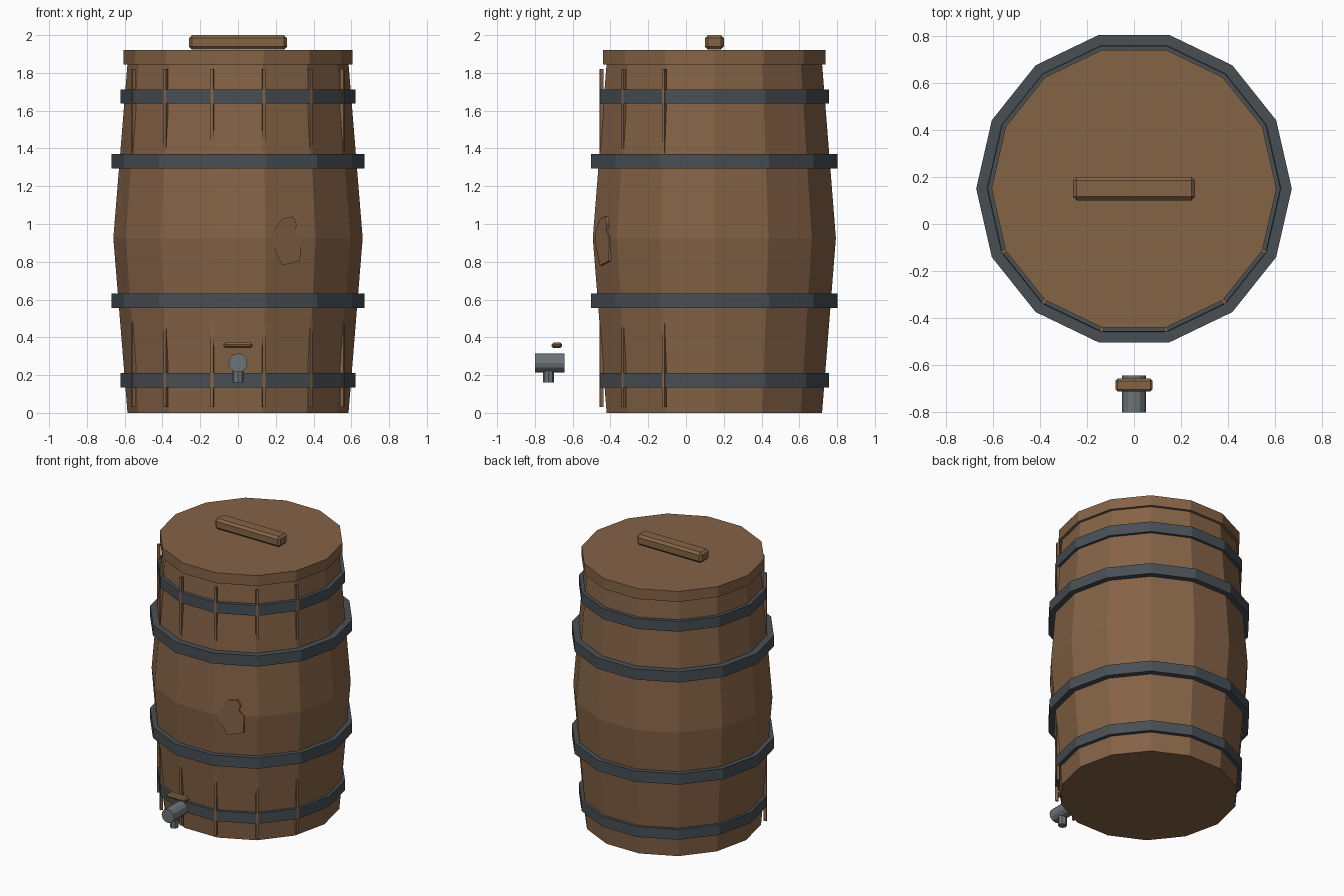
import bpy, bmesh, math
from mathutils import Matrix

if "Cube" in bpy.data.objects:
    bpy.data.objects.remove(bpy.data.objects["Cube"])

N, CY = 14, 0.15          # barrel sides and barrel centre in y


def material(name, rgb):
    m = bpy.data.materials.new(name)
    m.diffuse_color = (*rgb, 1)
    m.use_nodes = True
    m.node_tree.nodes["Principled BSDF"].inputs["Base Color"].default_value = m.diffuse_color
    return m


WOOD = material("brown_wood", (0.235, 0.125, 0.062))
IRON = material("dark_iron", (0.065, 0.078, 0.09))
STEEL = material("grey_steel", (0.15, 0.175, 0.185))


def finish(name, bm, mat):
    bmesh.ops.recalc_face_normals(bm, faces=bm.faces[:])
    me = bpy.data.meshes.new(name)
    bm.to_mesh(me)
    bm.free()
    me.materials.append(mat)
    ob = bpy.data.objects.new(name, me)
    bpy.context.collection.objects.link(ob)
    return ob


def lathe(name, profile, mat, ring=False):
    """Spin (radius, z) points round the barrel axis; ring closes the profile."""
    bm = bmesh.new()
    loops = [[bm.verts.new((r * math.cos(2 * math.pi * i / N),
                            CY + r * math.sin(2 * math.pi * i / N), z))
              for i in range(N)] for r, z in profile]
    pairs = list(zip(loops, loops[1:]))
    if ring:
        pairs.append((loops[-1], loops[0]))
    else:
        bm.faces.new(loops[0])
        bm.faces.new(loops[-1])
    for a, b in pairs:
        for i in range(N):
            j = (i + 1) % N
            bm.faces.new((a[i], a[j], b[j], b[i]))
    return finish(name, bm, mat)


def box(name, centre, size, mat, bevel=0, turn=0):
    bm = bmesh.new()
    bmesh.ops.create_cube(bm, size=1, matrix=Matrix.Diagonal((*size, 1)))
    if bevel:
        bmesh.ops.bevel(bm, geom=bm.edges[:], offset=bevel, segments=1, affect='EDGES')
    bm.transform(Matrix.Translation(centre) @ Matrix.Rotation(turn, 4, 'Z'))
    return finish(name, bm, mat)


def cylinder(name, centre, radius, depth, sides, mat, tilt=0):
    bm = bmesh.new()
    bmesh.ops.create_cone(bm, cap_ends=True, segments=sides, radius1=radius,
                          radius2=radius, depth=depth)
    bm.transform(Matrix.Translation(centre) @ Matrix.Rotation(tilt, 4, 'X'))
    return finish(name, bm, mat)


# Barrel body and lid
lathe("barrel_body", [(0.585, 0), (0.66, 0.925), (0.585, 1.85)], WOOD)
lathe("lid", [(0.605, 1.845), (0.605, 1.92)], WOOD)
box("lid_handle", (0, 0.15, 1.962), (0.52, 0.1, 0.076), WOOD, 0.016)

# Iron hoops
for k, (r, z0, z1) in enumerate([(0.622, 0.135, 0.21), (0.67, 0.555, 0.633),
                                 (0.67, 1.293, 1.37), (0.622, 1.637, 1.712)]):
    lathe(f"hoop_{k + 1}", [(r, z0), (r, z1), (0.585, z1), (0.585, z0)], IRON, True)

# Upright stave ridges on the front corners only
for k in range(1, 7):
    a = -2 * math.pi * k / N
    box(f"stave_ridge_{k}", (0.613 * math.cos(a), CY + 0.613 * math.sin(a), 0.925),
        (0.02, 0.016, 1.79), WOOD, 0, a)

# Patch plate on a front face
a = -2.5 * 2 * math.pi / N
nx, ny = math.cos(a), math.sin(a)
outline = [(.183, .96), (.237, 1.03), (.29, 1.04), (.312, 1.0), (.302, .965),
           (.335, .925), (.328, .805), (.233, .78), (.183, .89)]
bm = bmesh.new()
rings = []
for d in (0.635, 0.647):
    rings.append([bm.verts.new((x, CY + (d - x * nx) / ny, z)) for x, z in outline])
bm.faces.new(rings[0])
bm.faces.new(rings[1])
for i in range(len(outline)):
    j = (i + 1) % len(outline)
    bm.faces.new((rings[0][i], rings[0][j], rings[1][j], rings[1][i]))
finish("patch", bm, WOOD)

# Tap in front of the barrel
cylinder("tap_body", (0, -0.722, 0.265), 0.05, 0.156, 12, STEEL, math.pi / 2)
cylinder("tap_spout", (0, -0.727, 0.2), 0.029, 0.08, 8, STEEL)
box("tap_handle", (0, -0.684, 0.358), (0.156, 0.054, 0.028), WOOD, 0.009)
